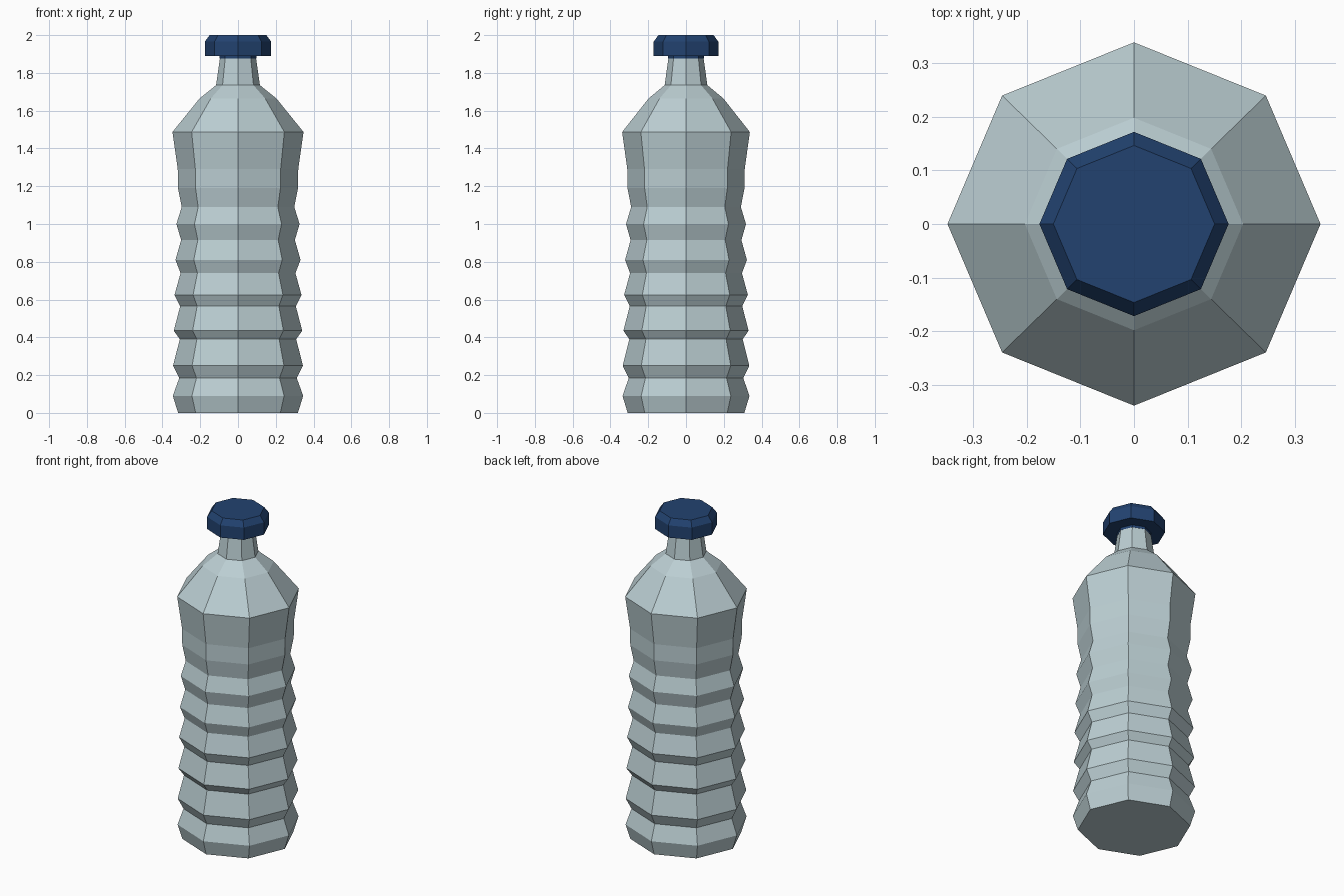
import bpy, bmesh, math

if "Cube" in bpy.data.objects:
    bpy.data.objects.remove(bpy.data.objects["Cube"])

SIDES = 8
DEPTH = 0.974  # slight flattening in y


def material(name, rgb):
    m = bpy.data.materials.new(name)
    m.diffuse_color = (*rgb, 1)
    m.use_nodes = True
    m.node_tree.nodes["Principled BSDF"].inputs["Base Color"].default_value = m.diffuse_color
    return m


def lathe(name, profile, mat):
    """Closed octagonal solid from (radius, height) pairs, bottom to top."""
    bm = bmesh.new()
    rings = []
    for r, z in profile:
        rings.append([bm.verts.new((r * math.cos(a), r * DEPTH * math.sin(a), z))
                      for a in (2 * math.pi * i / SIDES for i in range(SIDES))])
    for low, high in zip(rings, rings[1:]):
        for i in range(SIDES):
            j = (i + 1) % SIDES
            bm.faces.new((low[i], low[j], high[j], high[i]))
    bm.faces.new(rings[0][::-1])
    bm.faces.new(rings[-1])
    mesh = bpy.data.meshes.new(name)
    bm.to_mesh(mesh)
    bm.free()
    mesh.materials.append(mat)
    ob = bpy.data.objects.new(name, mesh)
    bpy.context.collection.objects.link(ob)
    return ob


plastic = material("pale blue grey plastic", (0.50, 0.62, 0.65))
blue = material("dark blue cap", (0.016, 0.055, 0.162))

# Ribbed body, shoulder and neck
lathe("bottle_body", [
    (0.317, 0.0), (0.345, 0.09), (0.311, 0.185), (0.344, 0.25),
    (0.308, 0.39), (0.340, 0.435), (0.306, 0.565), (0.336, 0.625),
    (0.304, 0.74), (0.331, 0.81), (0.301, 0.915), (0.326, 1.0),
    (0.298, 1.09), (0.318, 1.19), (0.319, 1.29), (0.347, 1.487),
    (0.203, 1.665), (0.116, 1.735), (0.096, 1.875)], plastic)

# Screw cap with a short collar below it
lathe("cap", [(0.097, 1.875), (0.097, 1.89), (0.176, 1.89),
              (0.176, 1.965), (0.150, 2.0)], blue)
